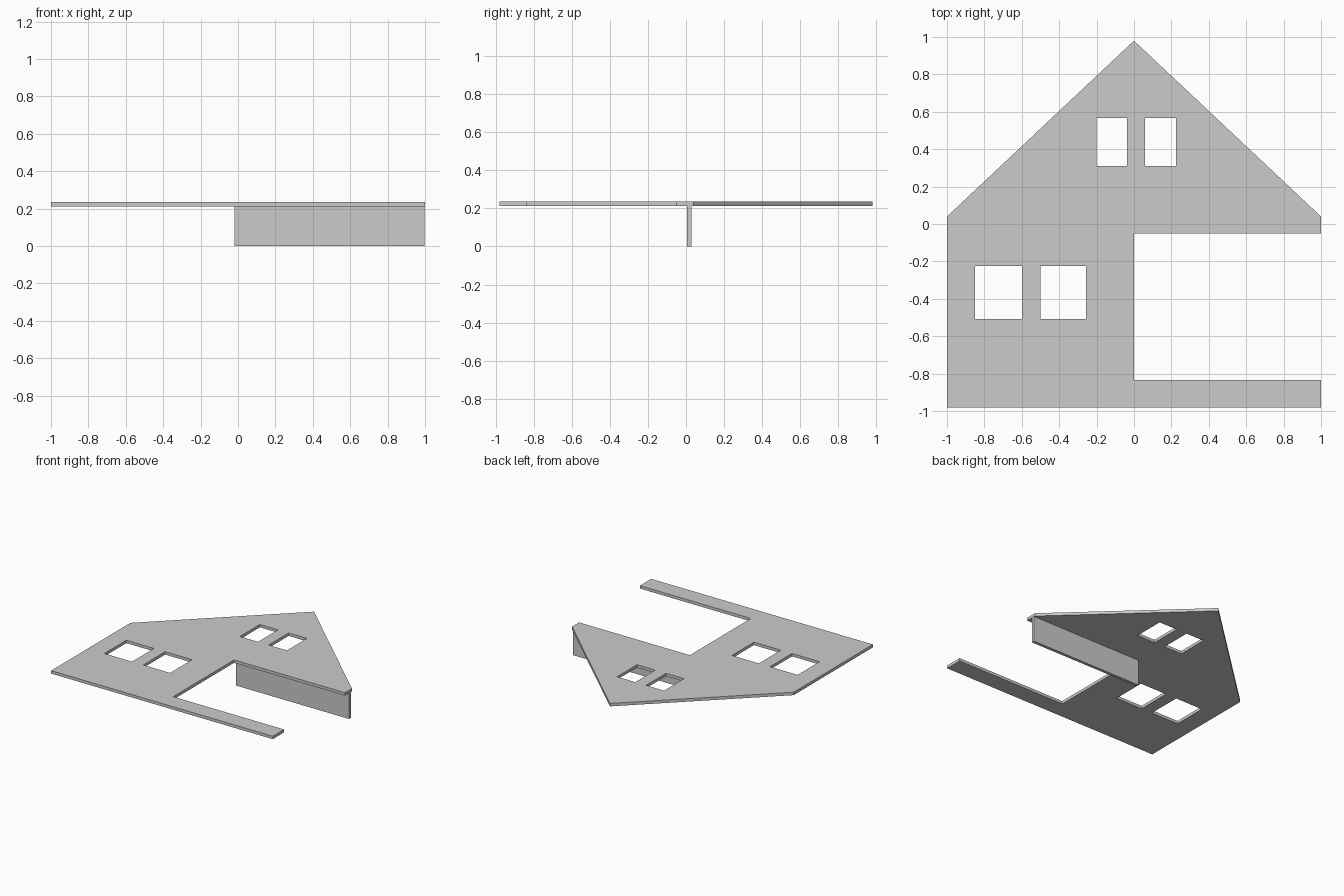
import bpy

if "Cube" in bpy.data.objects:
    bpy.data.objects.remove(bpy.data.objects["Cube"], do_unlink=True)

GREY = (0.6, 0.6, 0.6, 1.0)
grey = bpy.data.materials.new("plain grey")
grey.use_nodes = True
grey.diffuse_color = GREY
grey.node_tree.nodes["Principled BSDF"].inputs["Base Color"].default_value = GREY


def rectangle(x0, x1, y0, y1):
    return [(x0, y0), (x1, y0), (x1, y1), (x0, y1)]


def sheet(name, loops, z0, z1):
    """Flat outline with holes, extruded between two heights."""
    curve = bpy.data.curves.new(name, "CURVE")
    curve.dimensions = "2D"
    curve.fill_mode = "BOTH"
    curve.extrude = (z1 - z0) / 2
    for loop in loops:
        spline = curve.splines.new("POLY")
        spline.points.add(len(loop) - 1)
        for point, (x, y) in zip(spline.points, loop):
            point.co = (x, y, 0, 1)
        spline.use_cyclic_u = True
    curve.materials.append(grey)
    obj = bpy.data.objects.new(name, curve)
    obj.location.z = (z0 + z1) / 2
    bpy.context.collection.objects.link(obj)
    bpy.ops.object.select_all(action="DESELECT")
    obj.select_set(True)
    bpy.context.view_layer.objects.active = obj
    bpy.ops.object.convert(target="MESH")
    bpy.ops.object.shade_flat()
    return obj


# Gabled facade lying flat, with a large notch on its left side
facade = [(-1, -0.98), (1, -0.98), (1, -0.835), (0, -0.835), (0, -0.05),
          (1, -0.05), (1, 0.04), (0, 0.98), (-1, 0.04)]

# Two attic windows and two wider ground floor windows
windows = [rectangle(-0.2, -0.037, 0.31, 0.567),
           rectangle(0.06, 0.225, 0.31, 0.567),
           rectangle(-0.85, -0.6, -0.508, -0.225),
           rectangle(-0.5, -0.257, -0.508, -0.225)]
sheet("gable_facade", [facade] + windows, 0.212, 0.236)

# Upright panel beneath the facade
sheet("support_panel", [rectangle(-0.02, 0.998, 0.005, 0.03)], 0, 0.212)
